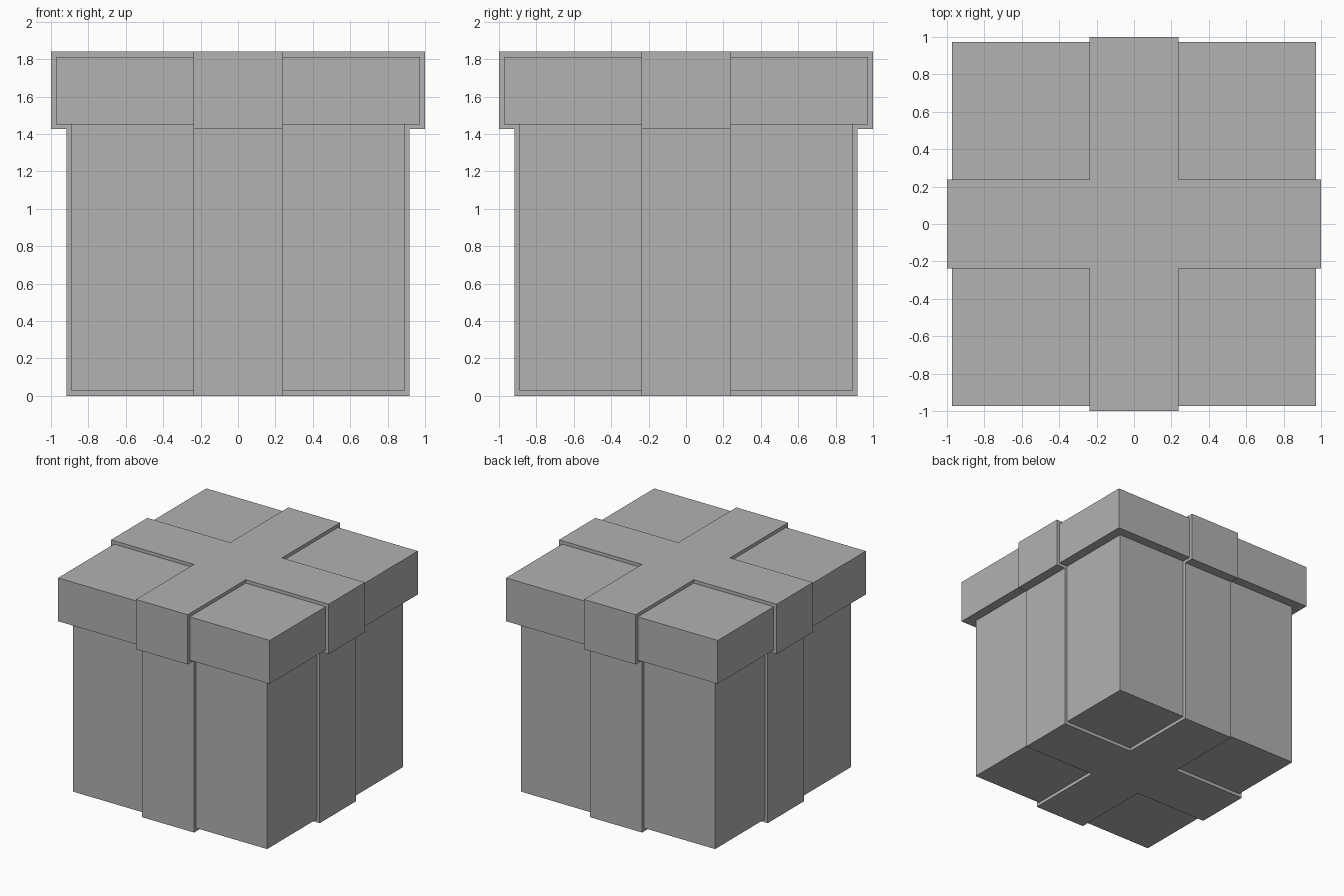
import bpy
import bmesh

cube = bpy.data.objects.get("Cube")
if cube:
    bpy.data.objects.remove(cube, do_unlink=True)

# One plain grey for the whole gift box
grey = bpy.data.materials.new("plain_grey")
grey.use_nodes = True
colour = (0.445, 0.445, 0.445, 1)
grey.diffuse_color = colour
grey.node_tree.nodes["Principled BSDF"].inputs["Base Color"].default_value = colour


def prism(name, outline, bottom, top):
    """Extrude a plan outline between two heights."""
    bm = bmesh.new()
    base = bm.faces.new([bm.verts.new((x, y, bottom)) for x, y in outline])
    grown = bmesh.ops.extrude_face_region(bm, geom=[base], use_keep_orig=True)
    moved = [g for g in grown["geom"] if isinstance(g, bmesh.types.BMVert)]
    bmesh.ops.translate(bm, verts=moved, vec=(0, 0, top - bottom))
    bmesh.ops.recalc_face_normals(bm, faces=bm.faces)
    mesh = bpy.data.meshes.new(name)
    bm.to_mesh(mesh)
    bm.free()
    mesh.materials.append(grey)
    obj = bpy.data.objects.new(name, mesh)
    bpy.context.collection.objects.link(obj)
    return obj


def square(r):
    return [(-r, -r), (r, -r), (r, r), (-r, r)]


def cross(r, w):
    """Plus-shaped outline: one arm turned through four quarters."""
    points = []
    x, y = (r, -w), (r, w)
    arm = [x, y, (w, w)]
    for _ in range(4):
        points += arm
        arm = [(-b, a) for a, b in arm]
    return points


RIBBON = 0.238

# Box and lid
prism("box_body", square(0.892), 0.028, 1.47)
prism("box_lid", square(0.972), 1.452, 1.812)

# Crossed ribbons wrapping the box and the lid
prism("body_ribbon", cross(0.917, RIBBON), 0, 1.44)
prism("lid_ribbon", cross(1.0, RIBBON), 1.427, 1.84)
